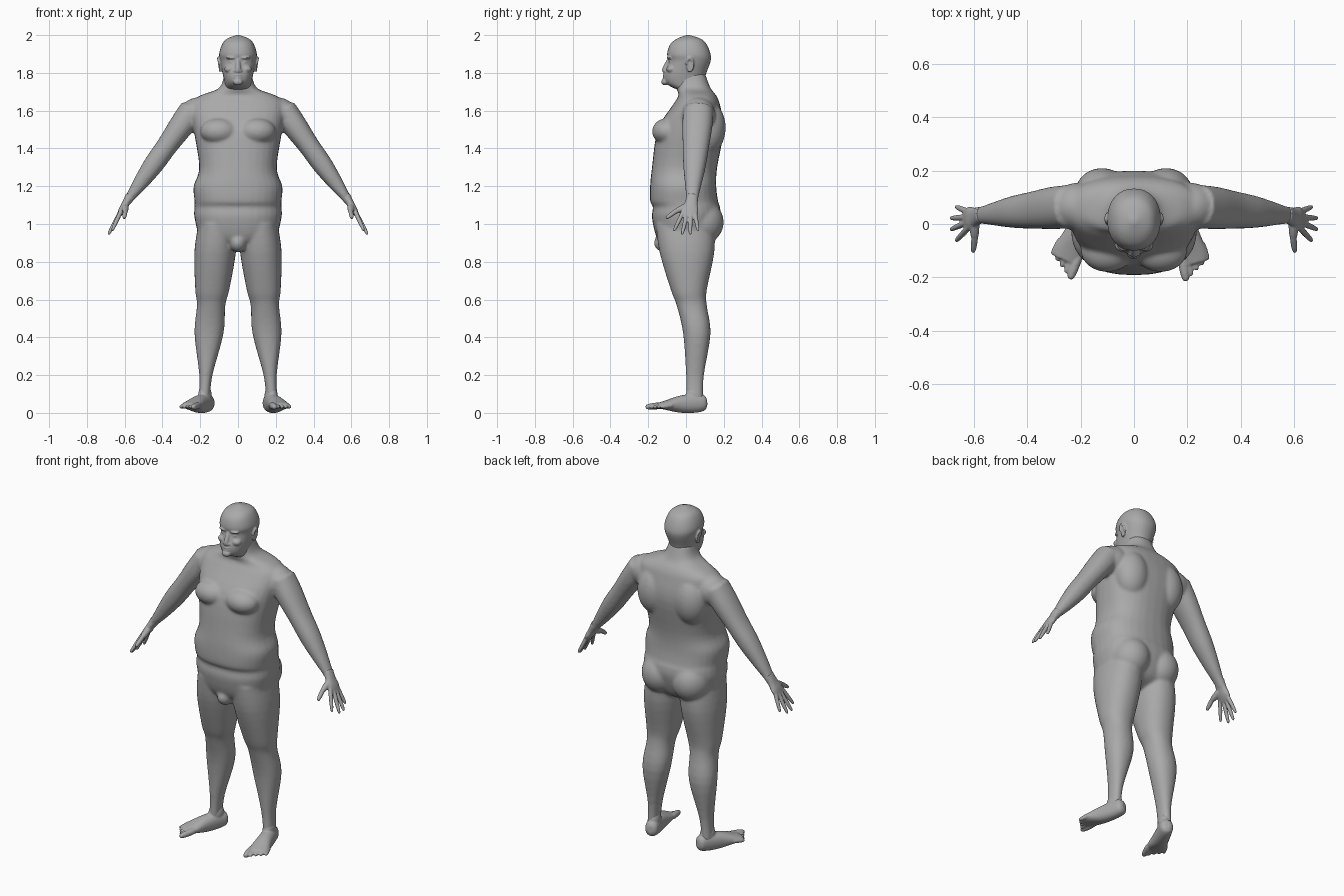
import bpy, bmesh, math
from mathutils import Vector, Matrix

if "Cube" in bpy.data.objects:
    bpy.data.objects.remove(bpy.data.objects["Cube"])

GREY = (.4, .4, .4, 1)
skin = bpy.data.materials.new("plain grey skin")
skin.use_nodes = True
skin.diffuse_color = GREY
skin.node_tree.nodes["Principled BSDF"].inputs["Base Color"].default_value = GREY

UP, BACK = Vector((0, 0, 1)), Vector((0, 1, 0))
LEFT_SIDE = Matrix.Identity(4)
RIGHT_SIDE = Matrix.Diagonal((-1, 1, 1, 1))
SIDES = {"left": LEFT_SIDE, "right": RIGHT_SIDE}


def spline(rows, steps=4):
    """Smooth interpolation passing through every row of numbers."""
    last = len(rows) - 1
    smooth_rows = []
    for i in range(last):
        before, start, end, after = (rows[max(0, min(last, i + k))] for k in (-1, 0, 1, 2))
        for step in range(steps):
            t = step / steps
            smooth_rows.append([
                b + t / 2 * (c - a + t * (2 * a - 5 * b + 4 * c - d + t * (3 * (b - c) + d - a)))
                for a, b, c, d in zip(before, start, end, after)])
    return smooth_rows + [list(rows[last])]


def loft(bm, rings, axis, ref, power, side, count=32):
    """Closed skin over rings of (x, y, z, radius across, radius along ref)."""
    across = ref.cross(axis).normalized()
    along = axis.cross(across).normalized()
    loops = []
    for x, y, z, wide, deep in spline(rings):
        loop = []
        for k in range(count):
            angle = k * math.tau / count
            c, s = (math.copysign(abs(w) ** (2 / power), w) for w in (math.cos(angle), math.sin(angle)))
            point = Vector((x, y, z)) + across * c * wide + along * s * deep
            loop.append(bm.verts.new(side @ point))
        loops.append(loop)
    for lower, upper in zip(loops, loops[1:]):
        for k in range(count):
            bm.faces.new((lower[k], lower[k - 1], upper[k - 1], upper[k]))
    bm.faces.new(loops[0])
    bm.faces.new(reversed(loops[-1]))


def column(bm, rows, side=LEFT_SIDE, power=2.2, centre=lambda z: 0):
    """Upright volume from rows of (height, half width, reach forward, reach back)."""
    rings = [(centre(z), (back - front) / 2, z, width, (front + back) / 2)
             for z, width, front, back in rows]
    loft(bm, rings, UP, BACK, power, side)


def limb(bm, start, end, rows, side=LEFT_SIDE, ref=BACK, power=2.2):
    """Straight volume from rows of (fraction of length, radius across, radius along ref)."""
    start, end = Vector(start), Vector(end)
    rings = [(*start.lerp(end, t), wide, deep) for t, wide, deep in rows]
    loft(bm, rings, end - start, ref, power, side)


def digit(bm, start, end, radius, side):
    """Finger or toe with a rounded tip."""
    taper = ((-.3, .9), (0, 1), (.5, .95), (.8, .8), (.95, .6), (1, .2))
    limb(bm, start, end, [(t, radius * k, radius * k) for t, k in taper], side, power=2)


def blob(bm, position, size, side=LEFT_SIDE):
    """Ellipsoid muscle or bulge."""
    bmesh.ops.create_uvsphere(bm, u_segments=24, v_segments=16, radius=1,
                              matrix=side @ Matrix.Translation(position) @ Matrix.Diagonal((*size, 1)))


def finish(bm, name, voxel, softness):
    """Fuse the overlapping volumes into one smooth skin."""
    bmesh.ops.recalc_face_normals(bm, faces=bm.faces)
    mesh = bpy.data.meshes.new(name)
    bm.to_mesh(mesh)
    bm.free()
    mesh.materials.append(skin)
    part = bpy.data.objects.new(name, mesh)
    bpy.context.collection.objects.link(part)
    fuse = part.modifiers.new("fuse", "REMESH")
    fuse.mode = "VOXEL"
    fuse.voxel_size = voxel
    fuse.use_smooth_shade = True
    soften = part.modifiers.new("soften", "SMOOTH")
    soften.factor = .5
    soften.iterations = softness


# Body: torso from crotch to neck
body = bmesh.new()
column(body, [
    (.87, .06, .08, .06), (.92, .19, .15, .14), (1.03, .23, .18, .18), (1.09, .23, .175, .18),
    (1.12, .23, .19, .17), (1.2, .235, .19, .16), (1.3, .205, .18, .165), (1.5, .235, .15, .2),
    (1.63, .25, .07, .18), (1.68, .2, .04, .16), (1.72, .1, .05, .13), (1.8, .07, .05, .1)],
    power=2.4)
blob(body, (0, -.11, .9), (.045, .06, .05))

for side in SIDES.values():
    # Body: chest, shoulder blade, buttock and shoulder
    blob(body, (.1, -.1, 1.49), (.1, .08, .07), side)
    blob(body, (.12, .12, 1.51), (.1, .09, .14), side)
    blob(body, (.1, .08, 1.01), (.11, .12, .12), side)
    blob(body, (.21, .065, 1.58), (.1, .09, .09), side)
    # Body: leg, spreading outwards towards the ankle
    column(body, [
        (1, .1, .16, .15), (.85, .11, .14, .15), (.65, .09, .08, .11), (.57, .075, .05, .11),
        (.42, .077, .015, .13), (.2, .035, 0, .095), (.07, .03, 0, .09)],
        side, centre=lambda z: .185 - .075 * z)
    # Body: arm
    limb(body, (.3, .06, 1.52), (.6, .03, 1.1), [
        (-.2, .07, .08), (0, .066, .08), (.25, .056, .07), (.5, .053, .06),
        (.75, .038, .043), (.9, .025, .033), (1, .02, .034)], side)
finish(body, "body", .008, 10)

# Head: skull and jaw, nose, lips and chin
head = bmesh.new()
column(head, [
    (1.7, .07, .02, .1), (1.74, .07, .1, .1), (1.79, .08, .115, .105), (1.86, .094, .094, .13),
    (1.9, .1, .1, .13), (1.95, .085, .085, .11), (1.98, .06, .05, .08), (2, .01, 0, .02)])
limb(head, (0, -.09, 1.87), (0, -.115, 1.8), [(0, .01, .01), (.7, .015, .018), (1, .01, .01)])
for height in (1.775, 1.788):
    blob(head, (0, -.112, height), (.022, .011, .006))
blob(head, (0, -.112, 1.752), (.026, .019, .018))

for side in SIDES.values():
    # Head: brow, eyelid, cheek and nostril
    blob(head, (.034, -.084, 1.88), (.03, .018, .008), side)
    blob(head, (.034, -.078, 1.858), (.016, .014, .008), side)
    blob(head, (.045, -.078, 1.82), (.028, .026, .02), side)
    blob(head, (.015, -.108, 1.81), (.009, .012, .008), side)
    # Head: ear plate and curled rim
    blob(head, (.092, .018, 1.842), (.01, .017, .034), side)
    for k in range(11):
        angle = math.radians(27 * k - 100)
        rise = math.sin(angle)
        blob(head, (.1 + rise / 200, .02 + .018 * math.cos(angle), 1.845 + rise / 30),
             (.007, .007, .008), side)
finish(head, "head", .0045, 5)

# Hands: palm, four fanned fingers and a thumb
for label, side in SIDES.items():
    hand = bmesh.new()
    limb(hand, (.57, .035, 1.15), (.634, .014, 1.04), [
        (0, .025, .03), (.4, .02, .035), (.7, .018, .045), (1, .01, .037)], side)
    for k in range(4):
        fan = k - 1.5
        bend = fan * fan / 100
        knuckle = (.63 - bend / 3, .015 + .021 * fan, 1.05 + bend / 2)
        tip = (.69 - bend, .043 * fan, .94 + bend)
        digit(hand, knuckle, tip, .0115, side)
    thumb_joint = (.597, -.057, 1.065)
    digit(hand, (.597, 0, 1.092), thumb_joint, .018, side)
    digit(hand, thumb_joint, (.603, -.106, 1.03), .0125, side)
    finish(hand, label + "_hand", .004, 4)

# Feet: turned outwards, the right one more
for label, turn in (("left", 13), ("right", 23)):
    side = (SIDES[label] @ Matrix.Translation((.175, .045, 0))
            @ Matrix.Rotation(math.radians(turn), 4, "Z"))
    foot = bmesh.new()
    limb(foot, (0, .066, .055), (.008, -.2, .038), [
        (0, .015, .02), (.06, .035, .042), (.25, .04, .05), (.55, .045, .045),
        (.85, .055, .024), (1, .046, .014)], side, ref=UP)
    blob(foot, (0, 0, .09), (.034, .047, .06), side)
    for k in range(5):
        spread = .022 * k - .035
        thickness = .012 if k else .018
        digit(foot, (spread, .009 * k - .185, .038), (spread * 1.1, .0145 * k - .257, .031), thickness, side)
    finish(foot, label + "_foot", .0045, 5)
